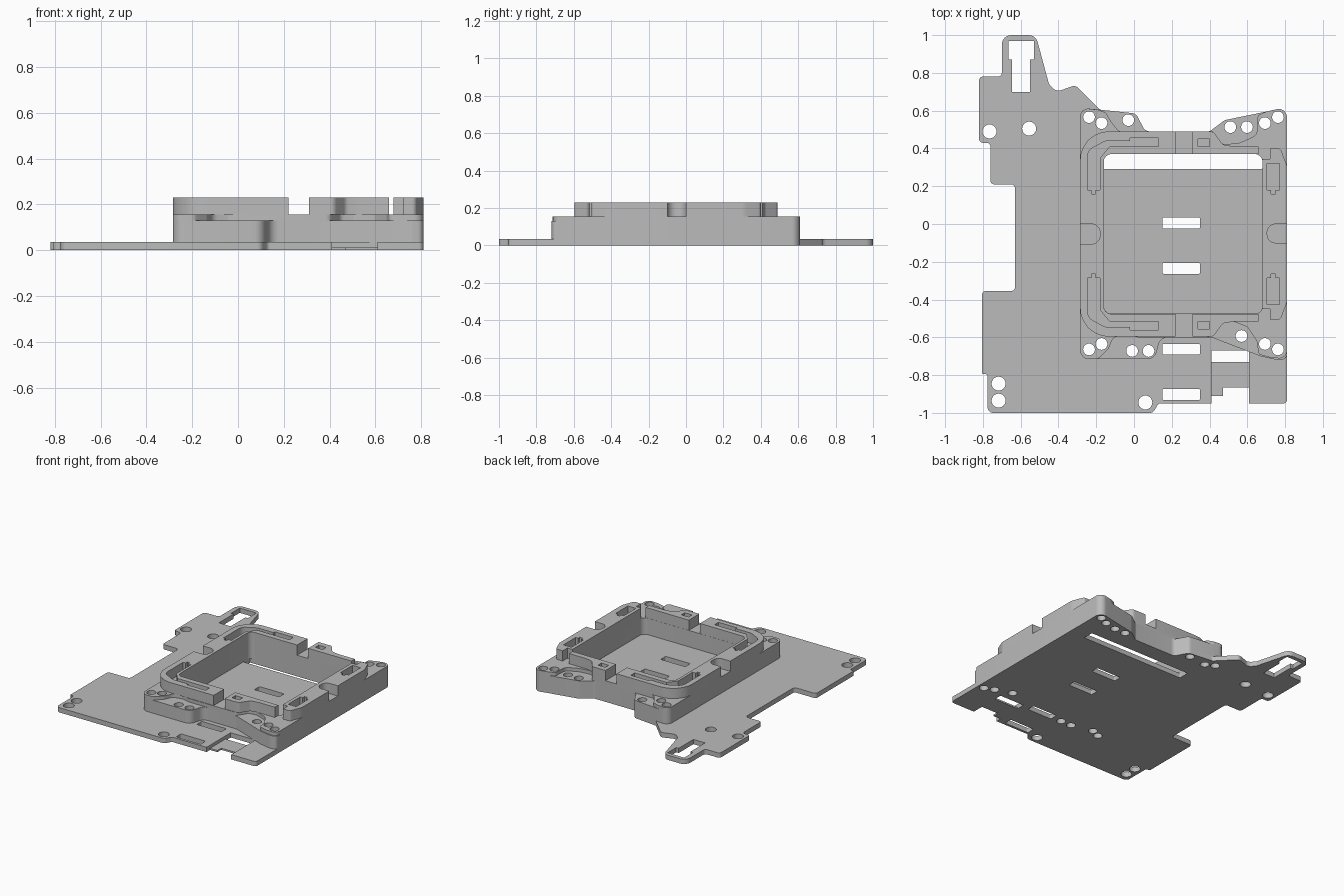
import bpy, bmesh, math
from mathutils import Vector

cube = bpy.data.objects.get("Cube")
if cube:
    bpy.data.objects.remove(cube)

grey = bpy.data.materials.new("plain grey")
grey.use_nodes = True
colour = (0.5, 0.5, 0.5, 1)
grey.diffuse_color = colour
grey.node_tree.nodes["Principled BSDF"].inputs["Base Color"].default_value = colour

MID = -0.053  # centre line of the socket along y


def rounded(corners, steps=6):
    """Turn (x, y, radius) corners into an outline with filleted corners."""
    out = []
    n = len(corners)
    for i, c in enumerate(corners):
        p = Vector(c[:2])
        r = c[2] if len(c) > 2 else 0
        if r == 0:
            out.append(p)
            continue
        a = Vector(corners[i - 1][:2]) - p
        b = Vector(corners[(i + 1) % n][:2]) - p
        half = a.angle(b) / 2
        reach = min(r / math.tan(half), a.length * 0.48, b.length * 0.48)
        start, end = p + a.normalized() * reach, p + b.normalized() * reach
        centre = p + (a.normalized() + b.normalized()).normalized() * reach / math.cos(half)
        radius = (start - centre).length
        for k in range(steps + 1):
            d = start.lerp(end, k / steps) - centre
            out.append(centre + d.normalized() * radius)
    return out


def rect(x0, x1, y0, y1, r=0):
    return rounded([(x0, y0, r), (x1, y0, r), (x1, y1, r), (x0, y1, r)])


def circle(x, y, r, n=24):
    return [(x + r * math.cos(k * math.tau / n), y + r * math.sin(k * math.tau / n)) for k in range(n)]


def flip(points):
    """Mirror an outline across the socket centre line, keeping its winding."""
    return [(p[0], 2 * MID - p[1], *p[2:]) for p in reversed(points)]


def slab(name, outline, holes, z0, z1):
    """Extruded flat part with through holes."""
    curve = bpy.data.curves.new(name, "CURVE")
    curve.dimensions = "2D"
    curve.fill_mode = "BOTH"
    curve.extrude = (z1 - z0) / 2
    for loop in [outline] + holes:
        s = curve.splines.new("POLY")
        s.points.add(len(loop) - 1)
        for pt, p in zip(s.points, loop):
            pt.co = (p[0], p[1], 0, 1)
        s.use_cyclic_u = True
    temp = bpy.data.objects.new(name, curve)
    bpy.context.collection.objects.link(temp)
    mesh = bpy.data.meshes.new_from_object(temp.evaluated_get(bpy.context.evaluated_depsgraph_get()))
    bpy.data.objects.remove(temp)
    bm = bmesh.new()
    bm.from_mesh(mesh)
    bmesh.ops.remove_doubles(bm, verts=bm.verts, dist=0.0002)
    bmesh.ops.translate(bm, verts=bm.verts, vec=(0, 0, (z0 + z1) / 2))
    bmesh.ops.recalc_face_normals(bm, faces=bm.faces)
    bm.to_mesh(mesh)
    bm.free()
    mesh.name = name
    mesh.materials.clear()
    mesh.materials.append(grey)
    obj = bpy.data.objects.new(name, mesh)
    bpy.context.collection.objects.link(obj)
    bpy.ops.object.select_all(action="DESELECT")
    obj.select_set(True)
    bpy.context.view_layer.objects.active = obj
    bpy.ops.object.shade_smooth_by_angle(angle=math.radians(30))
    return obj


# Screw holes: corner pads, then the lower ledges between them
pad_holes = [circle(x, y, 0.031) for x, back, front in
             ((-.238, .566, -.664), (-.172, .534, -.635), (.693, .534, -.635), (.762, .566, -.664))
             for y in (back, front)]
ledge_holes = [circle(x, y, 0.031) for x, y in
               ((-.03, .55), (.51, .513), (.598, .513), (-.01, -.672), (.077, -.672), (.569, -.593))]

# Back edge shared by base plate and socket
back_edge = [(.81, .62, .06), (.7, .595, .05), (.48, .55, .05), (.4, .49, .03),
             (.06, .49, .04), (.01, .585, .04), (-.18, .605, .02)]

# Base plate
plate = back_edge + [
    (-.31, .735, .03), (-.41, .7, .04), (-.45, .74, .03), (-.52, 1, .05), (-.7, 1, .05),
    (-.7, .78, .02), (-.82, .78, .02), (-.82, .43, .02), (-.76, .43, .02), (-.76, .21, .02),
    (-.63, .21, .02), (-.63, -.355, .02), (-.805, -.355, .02), (-.805, -.795, .01),
    (-.775, -.795, .01), (-.775, -1, .03), (.1, -1, .03), (.13, -.95, .02), (.41, -.95),
    (.41, -.67), (.61, -.67), (.61, -.95), (.81, -.95, .02)]
tab_slot = [(-.665, .97), (-.665, .87), (-.645, .87), (-.645, .7),
            (-.55, .7), (-.55, .87), (-.53, .87), (-.53, .97)]
plate_holes = [circle(x, y, .037) for x, y in
               ((-.765, .49), (-.555, .505), (-.717, -.845), (-.717, -.935), (.06, -.945))]
plate_holes += [rect(.15, .35, y - .029, y + .029, .008) for y in (.005, -.235, -.663, -.903)]
plate_holes += [tab_slot, rect(-.16, .68, .29, .37, .006)]
slab("base_plate", rounded(plate), plate_holes + pad_holes + ledge_holes, 0, .035)

# Thin tongue in the front opening
slab("front_tongue", [(.41, -.73), (.41, -.91), (.47, -.91), (.47, -.865), (.61, -.865), (.61, -.73)],
     [], 0, .012)

# Socket body around the rectangular well
well = rect(-.16, .68, -.475, .37, .04)
body = back_edge + [
    (-.285, .615, .05), (-.285, -.715, .05), (.11, -.715, .05), (.14, -.6, .05), (.41, -.6, .02),
    (.67, -.7, .05), (.76, -.72, .02), (.81, -.715, .05)]
slab("socket_body", rounded(body), [well] + pad_holes + ledge_holes, .035, .13)

# Raised rim and corner pads of the body
rim = [
    (-.285, -.715, .05), (-.19, -.715, .03), (-.135, -.66, .03), (-.11, -.6, .04), (-.04, -.585, .03),
    (.02, -.6), (.4, -.6, .03), (.45, -.52, .03), (.51, -.51, .03), (.6, -.545, .03), (.65, -.62, .03),
    (.66, -.69, .02), (.72, -.707, .02), (.81, -.715, .05), (.81, .62, .06), (.7, .595, .03),
    (.655, .575, .02), (.65, .47, .04), (.56, .43, .03), (.47, .42, .03), (.42, .49, .02), (.08, .49),
    (-.08, .49, .03), (-.12, .54, .03), (-.15, .59, .03), (-.19, .605, .02), (-.285, .615, .05)]
slab("socket_rim", rounded(rim), [well] + pad_holes, .13, .155)

# Upper left wall, wrapping both corners, with a round side notch and clip channels
left_half = [(-.16, MID), (-.16, .37, .04), (.22, .37), (.22, .49), (-.285, .49, .15),
             (-.285, 0), (-.18, 0, .045), (-.18, MID)]
wall = left_half[1:-1] + flip(left_half)[1:-1]
channel = [(-.245, .18), (-.225, .18), (-.225, .16), (-.205, .16), (-.205, .18), (-.18, .18),
           (-.18, .35), (-.13, .41), (.13, .41), (.13, .455), (-.02, .455), (-.02, .44),
           (-.15, .44, .06), (-.245, .39, .05)]
slab("left_upper_wall", rounded(wall), [rounded(channel), rounded(flip(channel))], .155, .23)

# Upper right wall, with open corners
right_half = [(.81, 0), (.81, .31, .08), (.775, .4, .02), (.72, .4), (.72, .345), (.68, .345)]
notch = [(.705, 2 * MID, .045), (.81, 2 * MID)]
wall = right_half + flip(right_half)[:-1] + [(.81, -.1), (.705, -.1, .045), (.705, 0, .045)]
clip = [(.705, .18), (.725, .18), (.725, .16), (.75, .16), (.75, .18), (.77, .18),
        (.77, .32), (.705, .32)]
slab("right_upper_wall", rounded(wall), [clip, flip(clip)], .155, .23)

# Short upper rails beside the centre gaps
rail = [(.31, .37), (.66, .37), (.66, .41), (.53, .41), (.47, .42, .03), (.42, .49, .03), (.31, .49)]
rail_slot = rect(.34, .4, .41, .45)
slab("back_upper_rail", rounded(rail), [rail_slot], .155, .23)
slab("front_upper_rail", rounded(flip(rail)), [flip(rail_slot)], .155, .23)
